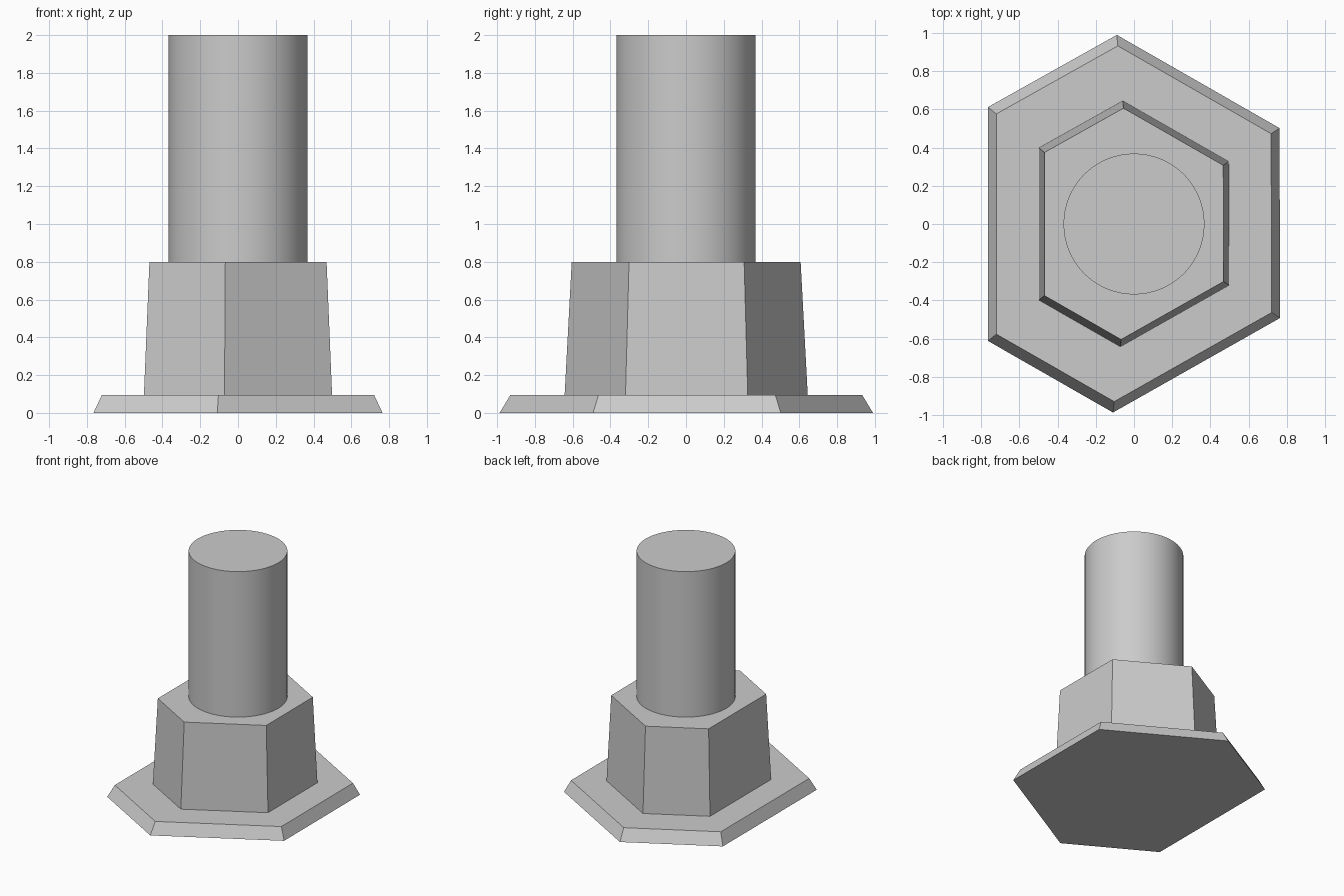
import bpy
import bmesh

cube = bpy.data.objects.get("Cube")
if cube:
    bpy.data.objects.remove(cube, do_unlink=True)

# Single plain grey
grey = bpy.data.materials.new("plain grey")
grey.use_nodes = True
COLOUR = (0.6, 0.6, 0.6, 1)
grey.diffuse_color = COLOUR
grey.node_tree.nodes["Principled BSDF"].inputs["Base Color"].default_value = COLOUR

# Uneven hexagon shared by the flange and the nut body
HEXAGON = [(-0.09, 0.99), (-0.765, 0.612), (-0.765, -0.612),
           (-0.11, -0.987), (0.765, -0.492), (0.762, 0.502)]


def tapered_prism(name, outline, z0, z1, scale0, scale1):
    """Prism between two scaled copies of an outline."""
    bm = bmesh.new()
    low = [bm.verts.new((x * scale0, y * scale0, z0)) for x, y in outline]
    high = [bm.verts.new((x * scale1, y * scale1, z1)) for x, y in outline]
    bm.faces.new(low[::-1])
    bm.faces.new(high)
    for i in range(len(outline)):
        j = (i + 1) % len(outline)
        bm.faces.new((low[i], low[j], high[j], high[i]))
    bmesh.ops.recalc_face_normals(bm, faces=bm.faces)
    mesh = bpy.data.meshes.new(name)
    bm.to_mesh(mesh)
    bm.free()
    mesh.materials.append(grey)
    obj = bpy.data.objects.new(name, mesh)
    bpy.context.collection.objects.link(obj)
    return obj


# Sloped flange at the bottom, then the taller nut body on it
FLANGE_TOP, BODY_TOP = 0.095, 0.8
tapered_prism("base_flange", HEXAGON, 0, FLANGE_TOP, 1, 0.942)
tapered_prism("hex_body", HEXAGON, FLANGE_TOP, BODY_TOP, 0.651, 0.613)

# Round shaft
bpy.ops.mesh.primitive_cylinder_add(vertices=64, radius=0.369, depth=2 - BODY_TOP,
                                    location=(0, 0, (2 + BODY_TOP) / 2))
shaft = bpy.context.object
shaft.name = "shaft"
shaft.data.materials.append(grey)
bpy.ops.object.shade_smooth_by_angle()
